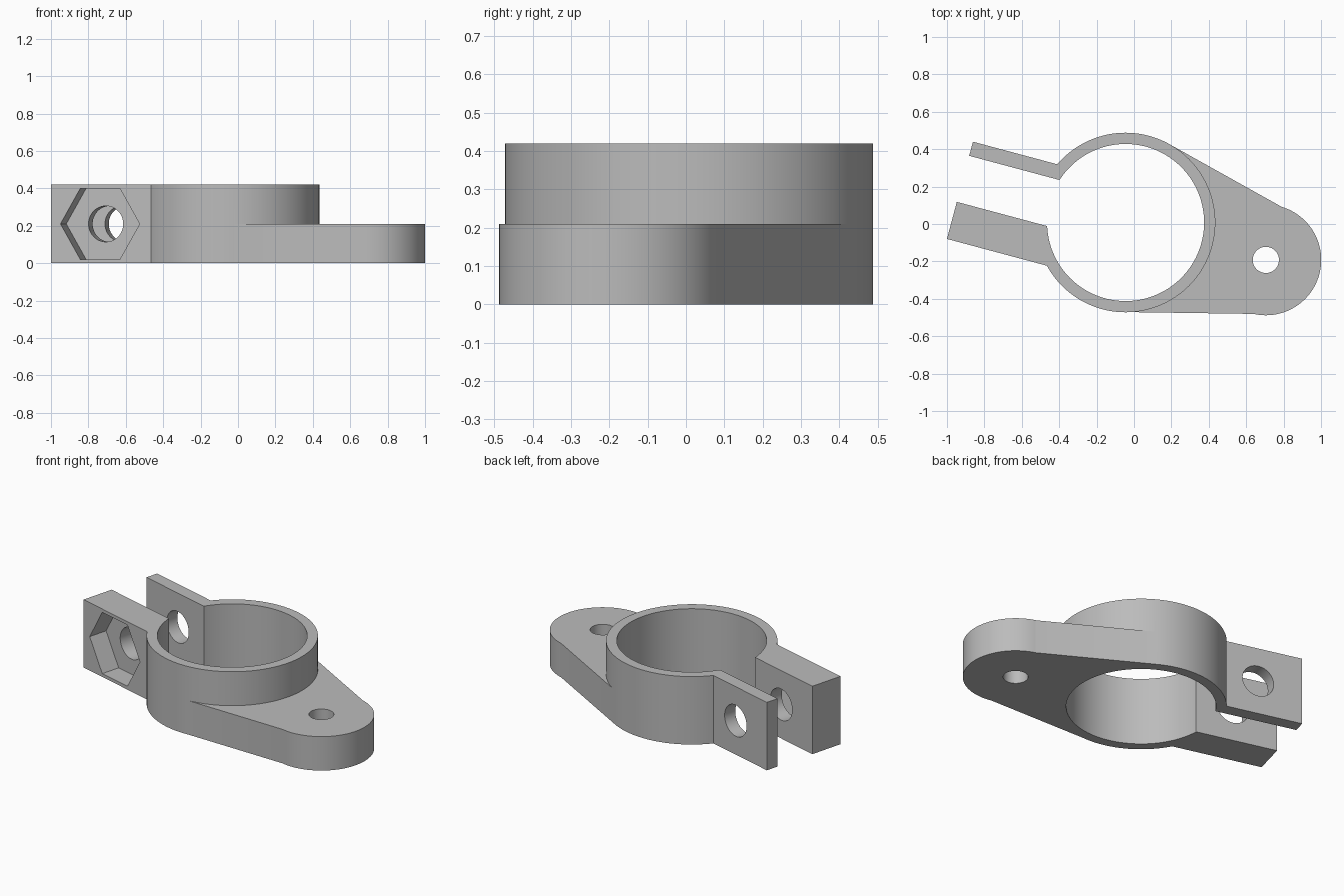
import bpy
import bmesh
from math import cos, sin, pi, radians, atan2
from mathutils import Matrix, Vector

old = bpy.data.objects.get("Cube")
if old:
    bpy.data.objects.remove(old, do_unlink=True)

HEIGHT, FLANGE_H = 0.42, 0.21
RING = Vector((-0.045, 0.008))      # clamp ring centre
LUG = Vector((0.705, -0.192))       # mounting lug centre
LUG_R = 0.296
BOLT = (0.628, HEIGHT / 2)          # bolt position along the arms, and height

grey = bpy.data.materials.new("plain grey")
grey.use_nodes = True
grey.diffuse_color = (0.5, 0.5, 0.5, 1)
grey.node_tree.nodes["Principled BSDF"].inputs["Base Color"].default_value = (0.5, 0.5, 0.5, 1)

# Arm frame: X runs outward along the arms, Y across the gap toward the back
ARM = Matrix(((-cos(radians(15)), sin(radians(15)), 0, RING.x),
              (sin(radians(15)), cos(radians(15)), 0, RING.y),
              (0, 0, 1, 0), (0, 0, 0, 1)))


def prism(name, outline, low, high, matrix=Matrix()):
    """Extrude a closed 2D outline from low to high, then place it."""
    bm = bmesh.new()
    face = bm.faces.new([bm.verts.new((x, y, low)) for x, y in outline])
    top = bmesh.ops.extrude_face_region(bm, geom=[face])["geom"]
    verts = [v for v in top if isinstance(v, bmesh.types.BMVert)]
    bmesh.ops.translate(bm, verts=verts, vec=(0, 0, high - low))
    bmesh.ops.transform(bm, matrix=matrix, verts=bm.verts)
    bmesh.ops.recalc_face_normals(bm, faces=bm.faces)
    mesh = bpy.data.meshes.new(name)
    bm.to_mesh(mesh)
    bm.free()
    mesh.materials.append(grey)
    obj = bpy.data.objects.new(name, mesh)
    bpy.context.collection.objects.link(obj)
    return obj


def arc(centre, radius, start, end, steps):
    return [(centre[0] + radius * cos(start + (end - start) * i / steps),
             centre[1] + radius * sin(start + (end - start) * i / steps))
            for i in range(steps + 1)]


def circle(centre, radius, sides=128):
    return arc(centre, radius, 0, 2 * pi, sides)[:-1]


def box(name, x0, x1, y0, y1, low, high):
    return prism(name, [(x0, y0), (x1, y0), (x1, y1), (x0, y1)], low, high, ARM)


# Solid parts
body = prism("clamp_bracket", circle(RING, 0.48), 0, HEIGHT)
back_arm = box("back_arm", 0.3, 0.9, 0.1, 0.206, 0, HEIGHT)
front_arm = box("front_arm", 0.3, 0.9, -0.332, -0.1, 0, HEIGHT)

# Flange: lug arc joined to the ring by two nearly tangent sides
lug_arc = arc(LUG, LUG_R, atan2(-0.288, -0.065), atan2(0.283, 0.085), 64)
flange = prism("flange", [tuple(RING), (-0.03, -0.471)] + lug_arc + [(0.196, 0.423)],
               0, FLANGE_H)

# Cutters; the bolt cutters are drawn in the XZ plane of the arm frame
ACROSS = ARM @ Matrix(((1, 0, 0, 0), (0, 0, 1, 0), (0, 1, 0, 0), (0, 0, 0, 1)))
bore = prism("bore_cutter", circle(RING, 0.42), -0.1, 0.6)
slot = box("slot_cutter", 0.1, 1.1, -0.127, 0.128, -0.1, 0.6)
lug_hole = prism("lug_hole_cutter", circle(LUG, 0.07, 64), -0.1, 0.4)
bolt_hole = prism("bolt_hole_cutter", circle(BOLT, 0.096, 64), -0.5, 0.4, ACROSS)
nut_pocket = prism("nut_pocket_cutter", circle(BOLT, 0.219, 6), -0.5, -0.212, ACROSS)

tools = [(p, 'UNION') for p in (back_arm, front_arm, flange)]
tools += [(p, 'DIFFERENCE') for p in (bore, slot, lug_hole, bolt_hole, nut_pocket)]
for tool, operation in tools:
    tool.hide_render = True
    mod = body.modifiers.new(tool.name, 'BOOLEAN')
    mod.operation, mod.object, mod.solver = operation, tool, 'EXACT'

# Bake the booleans and drop the helpers
bpy.context.view_layer.update()
baked = bpy.data.meshes.new_from_object(
    body.evaluated_get(bpy.context.evaluated_depsgraph_get()))
body.modifiers.clear()
body.data = baked
for tool, _ in tools:
    bpy.data.objects.remove(tool, do_unlink=True)

bpy.ops.object.select_all(action='DESELECT')
body.select_set(True)
bpy.context.view_layer.objects.active = body
bpy.ops.object.shade_smooth_by_angle(angle=radians(30))
